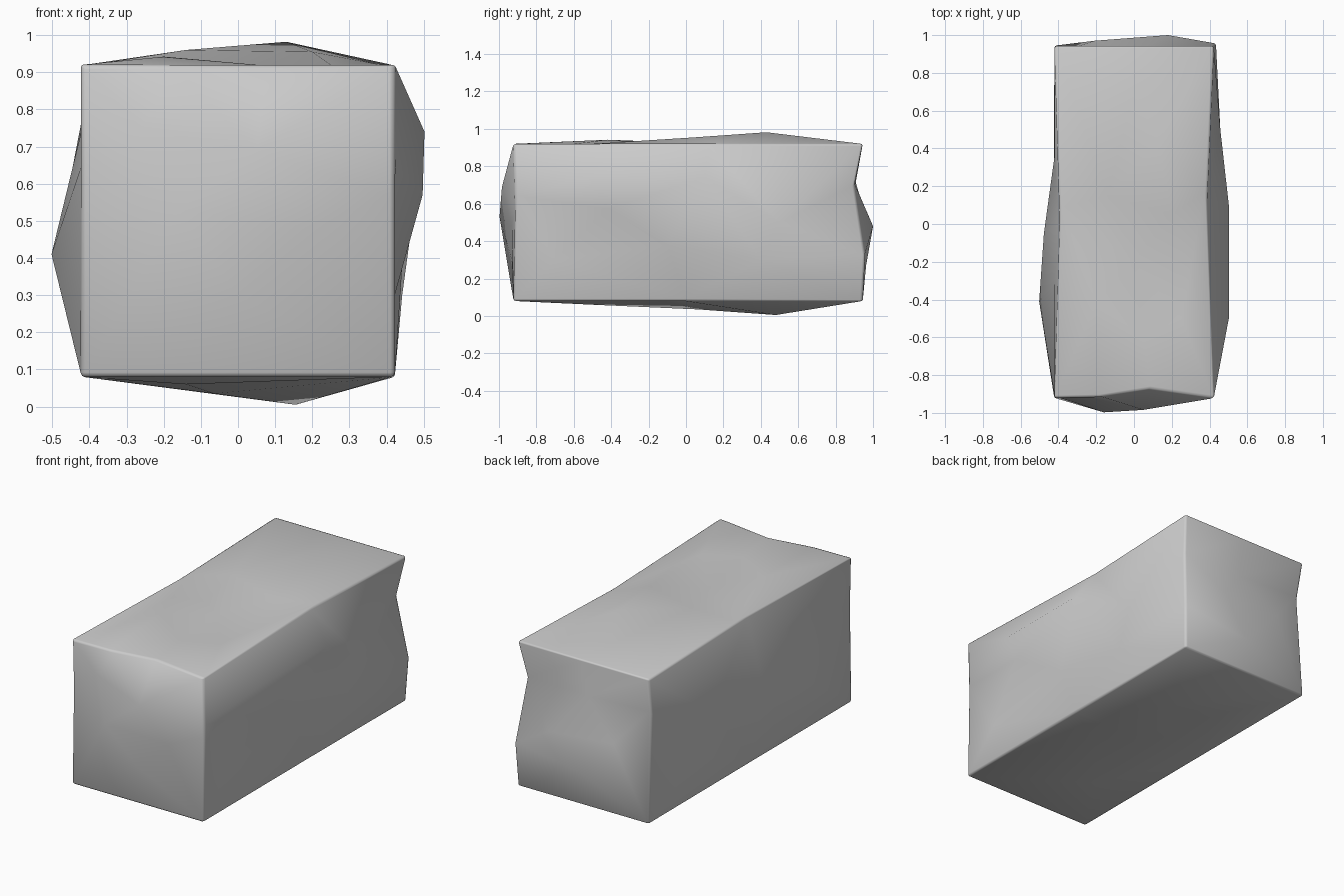
import bpy, bmesh
from mathutils import Vector
from mathutils.geometry import delaunay_2d_cdt

if "Cube" in bpy.data.objects:
    bpy.data.objects.remove(bpy.data.objects["Cube"])

LO = (-0.422, -0.922, 0.08)
HI = (0.422, 0.945, 0.92)

# Dents and swells per face: (u, v, outward height), u/v = remaining axes in order
FACES = {
    (0, 1): [(-0.5, 0.74, .08), (0.1, 0.74, .08), (-0.42, 0.57, .075), (0.5, 0.5, .035),
             (-0.1, 0.38, .02), (0.4, 0.3, .02), (-0.7, 0.3, 0)],
    (0, -1): [(-0.41, 0.41, .08), (-0.05, 0.48, .055), (0.35, 0.5, 0), (-0.3, 0.74, 0),
              (0.5, 0.3, 0), (-0.2, 0.27, .03)],
    (1, 1): [(0.18, 0.48, .055), (-0.21, 0.5, .025), (0, 0.7, -.04), (0, 0.27, .018)],
    (1, -1): [(-0.16, 0.53, .075), (0.05, 0.69, .062), (0.2, 0.48, .01), (0, 0.3, .01),
              (-0.26, 0.75, -.01)],
    (2, 1): [(0.13, 0.43, .062), (0.2, 0.05, .035), (-0.14, 0.15, .04), (-0.2, -0.42, .022),
             (0, -0.2, -.02), (0.05, -0.6, 0), (0, 0.7, 0), (0.25, -0.5, 0)],
    (2, -1): [(0.155, 0.48, .075), (-0.065, 0.06, .045), (-0.14, -0.5, .02),
              (0.15, -0.15, -.01), (-0.2, 0.5, 0)],
}
# Chips along the block's edges: base point, shift
X0, Y0, Z0 = LO
X1, Y1, Z1 = HI
EDGES = [
    ((X1, 0.1, Z1), (-.037, 0, 0)), ((X0, 0.0, Z1), (.03, 0, 0)),
    ((0.08, Y0, Z1), (0, .05, 0)), ((-0.2, Y0, Z1), (0, .005, 0)),
    ((X1, Y1, 0.7), (-.03, -.045, 0)), ((X1, Y1, 0.32), (.012, .012, 0)),
    ((X0, Y1, 0.7), (.01, -.04, 0)), ((0.0, Y1, Z1), (0, 0, 0)),
    ((X0, Y0, 0.6), (0, .01, 0)), ((X1, Y0, 0.6), (0, .01, 0)),
    ((X1, 0.0, Z0), (0, 0, 0)), ((X0, 0.0, Z0), (0, 0, 0)),
]
CORNERS = [((x, y, z), (0, 0, 0)) for x in (X0, X1) for y in (Y0, Y1) for z in (Z0, Z1)]

bm = bmesh.new()
for (axis, sign), bumps in FACES.items():
    a, b = [i for i in range(3) if i != axis]
    level = HI[axis] if sign > 0 else LO[axis]
    flat, pos = [], []
    for base, shift in CORNERS + EDGES:
        if base[axis] == level:
            flat.append(Vector((base[a], base[b])))
            pos.append(Vector(base) + Vector(shift))
    for u, v, h in bumps:
        p = Vector((0, 0, 0))
        p[axis], p[a], p[b] = level + sign * h, u, v
        flat.append(Vector((u, v)))
        pos.append(p)
    _, _, tris, origin, _, _ = delaunay_2d_cdt(flat, [], [], 0, 1e-6)
    verts = [bm.verts.new(pos[o[0]]) for o in origin]
    for t in tris:
        bm.faces.new([verts[i] for i in t])

# Join the six faces into one closed stone
bmesh.ops.remove_doubles(bm, verts=bm.verts, dist=1e-4)
bmesh.ops.recalc_face_normals(bm, faces=bm.faces)
for f in bm.faces:
    f.smooth = True
mesh = bpy.data.meshes.new("stone_block")
bm.to_mesh(mesh)
bm.free()
stone = bpy.data.objects.new("stone_block", mesh)
bpy.context.collection.objects.link(stone)

# Slightly worn edges
bevel = stone.modifiers.new("worn_edges", 'BEVEL')
bevel.width = 0.012
bevel.segments = 2
bevel.limit_method = 'ANGLE'
bevel.angle_limit = 0.9
